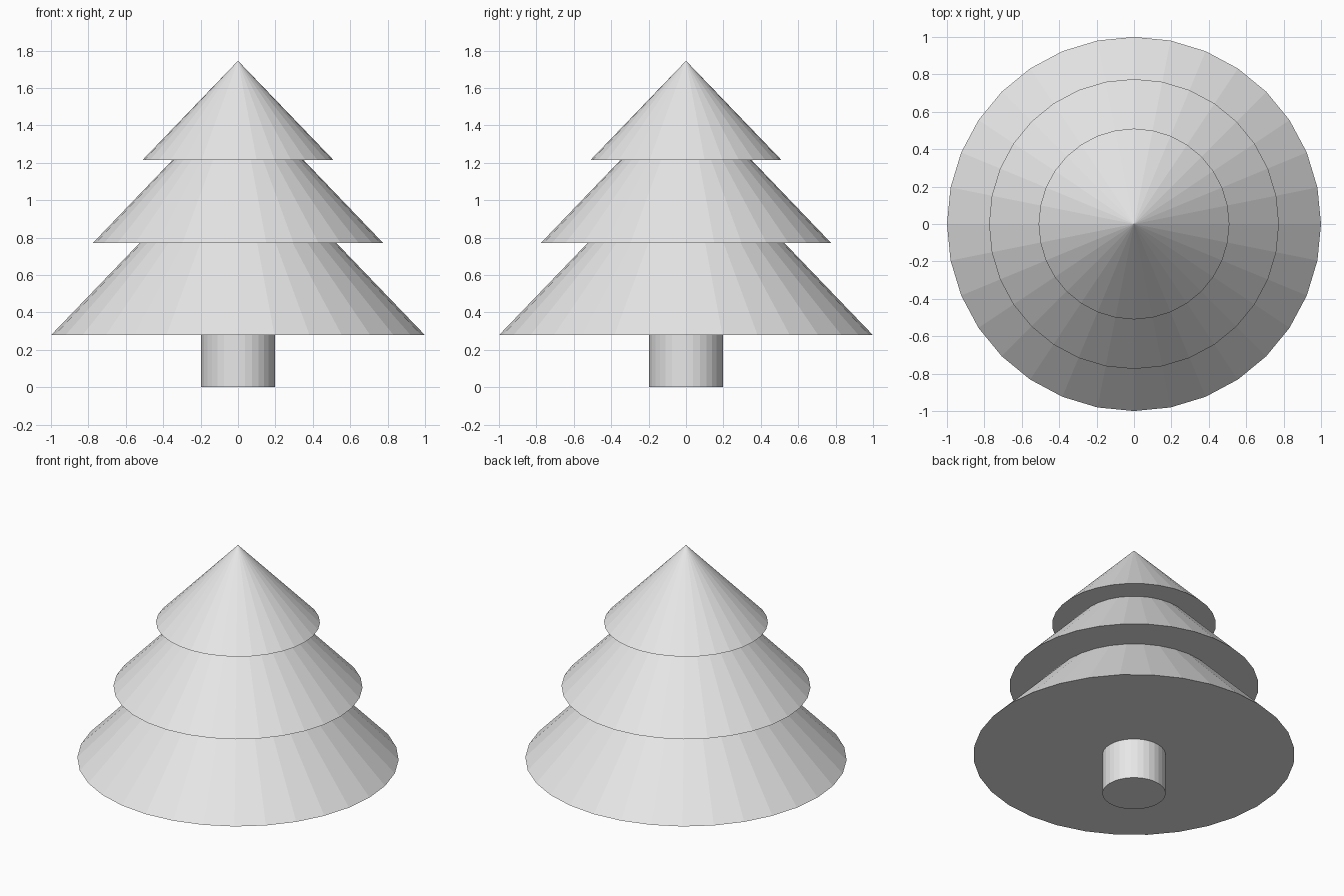
import bpy

SIDES = 32

if "Cube" in bpy.data.objects:
    bpy.data.objects.remove(bpy.data.objects["Cube"], do_unlink=True)

# Single plain grey for the whole tree
grey = bpy.data.materials.new("light_grey")
grey.use_nodes = True
colour = (0.8, 0.8, 0.8, 1.0)
grey.diffuse_color = colour
grey.node_tree.nodes["Principled BSDF"].inputs["Base Color"].default_value = colour


def add_round_part(name, bottom, top, radius, top_radius):
    """Flat-shaded closed cone or cylinder standing between two heights."""
    bpy.ops.mesh.primitive_cone_add(
        vertices=SIDES, radius1=radius, radius2=top_radius,
        depth=top - bottom, location=(0, 0, (bottom + top) / 2))
    part = bpy.context.object
    part.name = name
    part.data.name = name
    part.data.materials.append(grey)


# Trunk, with its top just inside the lowest tier
add_round_part("trunk", 0, 0.35, 0.197, 0.197)

# Three overlapping tiers of foliage: name, base height, apex height, radius
tiers = [
    ("lower_foliage", 0.278, 1.318, 1.0),
    ("middle_foliage", 0.772, 1.58, 0.775),
    ("upper_foliage", 1.215, 1.745, 0.51),
]
for name, base, apex, radius in tiers:
    add_round_part(name, base, apex, radius, 0)
